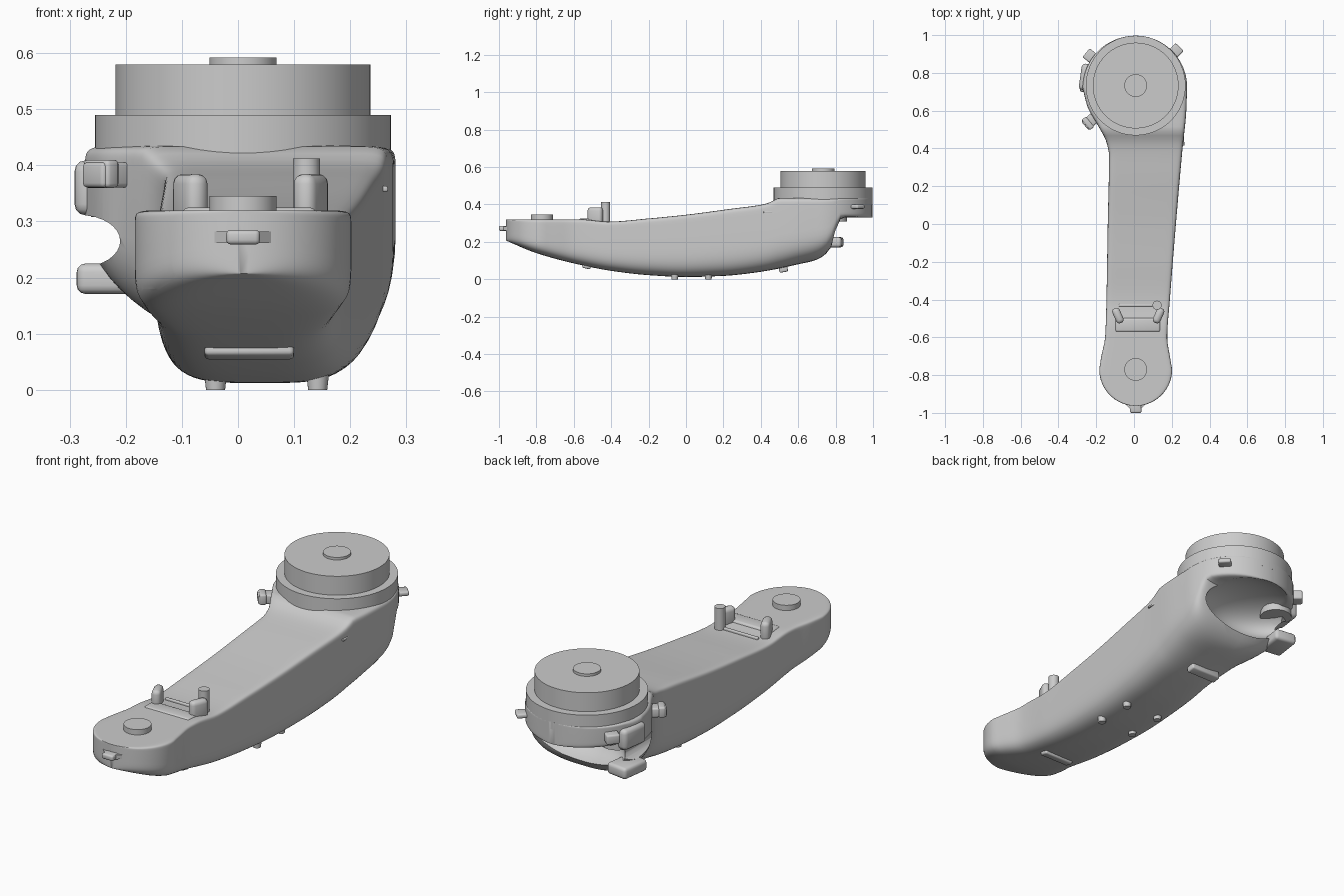
import bpy, bmesh, math
from mathutils import Matrix, Vector

if "Cube" in bpy.data.objects:
    bpy.data.objects.remove(bpy.data.objects["Cube"])


def finish(name, bm, angle=35):
    bmesh.ops.recalc_face_normals(bm, faces=bm.faces)
    me = bpy.data.meshes.new(name)
    bm.to_mesh(me)
    bm.free()
    ob = bpy.data.objects.new(name, me)
    bpy.context.collection.objects.link(ob)
    smooth(ob, angle)
    return ob


def smooth(ob, angle=35):
    bpy.ops.object.select_all(action='DESELECT')
    ob.select_set(True)
    bpy.context.view_layer.objects.active = ob
    bpy.ops.object.shade_smooth_by_angle(angle=math.radians(angle))


def disc(name, x, y, z0, z1, r, r2=None, seg=64):
    bm = bmesh.new()
    bmesh.ops.create_cone(bm, cap_ends=True, segments=seg, radius1=r,
                          radius2=r if r2 is None else r2, depth=z1 - z0,
                          matrix=Matrix.Translation((x, y, (z0 + z1) / 2)))
    return finish(name, bm)


def block(name, loc, size, rz=0, rx=0, bevel=0.008):
    bm = bmesh.new()
    bmesh.ops.create_cube(bm, size=1)
    bmesh.ops.scale(bm, vec=size, verts=bm.verts)
    if bevel:
        bmesh.ops.bevel(bm, geom=bm.edges[:], offset=bevel, segments=3,
                        profile=0.5, affect='EDGES')
    bm.transform(Matrix.Translation(loc) @ Matrix.Rotation(math.radians(rz), 4, 'Z')
                 @ Matrix.Rotation(math.radians(rx), 4, 'X'))
    return finish(name, bm)


def curve(pts, y):
    """Smooth cubic through (y, value) points."""
    if y <= pts[0][0]:
        return pts[0][1]
    if y >= pts[-1][0]:
        return pts[-1][1]
    d = [(b[1] - a[1]) / (b[0] - a[0]) for a, b in zip(pts, pts[1:])]
    m = [d[0]] + [0 if p * q <= 0 else 2 * p * q / (p + q) for p, q in zip(d, d[1:])] + [d[-1]]
    i = max(k for k in range(len(pts) - 1) if pts[k][0] <= y)
    h = pts[i + 1][0] - pts[i][0]
    t = (y - pts[i][0]) / h
    return ((2*t**3 - 3*t*t + 1) * pts[i][1] + (t**3 - 2*t*t + t) * h * m[i]
            + (3*t*t - 2*t**3) * pts[i + 1][1] + (t**3 - t*t) * h * m[i + 1])


# Profiles of the arm body along y
CX, YS, RS, YB, RB = 0.009, -0.77, 0.193, 0.725, 0.272
BOTTOM = [(-0.97, 0.21), (-0.8, 0.14), (-0.6, 0.085), (-0.4, 0.045), (-0.2, 0.022),
          (0, 0.012), (0.2, 0.018), (0.4, 0.04), (0.6, 0.08), (0.7, 0.105),
          (0.77, 0.16), (0.80, 0.25), (0.835, 0.33), (1, 0.33)]
TOP = [(-0.97, 0.32), (-0.56, 0.32), (-0.42, 0.308), (-0.2, 0.325), (0, 0.345),
       (0.25, 0.378), (0.4, 0.398), (0.45, 0.412), (0.5, 0.435), (1, 0.435)]
LEFT = [(YS, CX - RS), (-0.7, -0.173), (-0.6, -0.153), (-0.45, -0.147), (0, -0.139),
        (0.36, -0.132), (0.43, -0.145), (0.52, -0.19), (0.62, -0.246), (YB, CX - RB - 0.01)]
RIGHT = [(YS, CX + RS), (-0.7, 0.19), (-0.6, 0.176), (-0.4, 0.19), (0, 0.222),
         (0.4, 0.257), (0.6, 0.277), (YB, CX + RB)]
LOWER_LEFT = [(-1, 5), (-0.5, 4.2), (0.3, 4), (0.6, 2.0), (0.8, 2.2), (0.85, 9), (1, 9)]
LOWER_RIGHT = [(-1, 5), (-0.5, 4.2), (0.7, 3.6), (0.8, 5), (0.85, 9), (1, 9)]


def section(y, n=64):
    if y < YS:
        w = math.sqrt(max(RS**2 - (y - YS)**2, 0))
        xl, xr = CX - w, CX + w
    elif y > YB:
        w = math.sqrt(max(RB**2 - (y - YB)**2, 0))
        xl, xr = CX - w * 1.03, CX + w
    else:
        xl, xr = curve(LEFT, y), curve(RIGHT, y)
    zb, zt = curve(BOTTOM, y), curve(TOP, y)
    zc, cx, a = zb + 0.6 * (zt - zb), (xl + xr) / 2, (xr - xl) / 2
    out = []
    for k in range(n):
        t = 2 * math.pi * (k + 0.5) / n
        c, s = math.cos(t), math.sin(t)
        e = 16 if s > 0 else curve(LOWER_LEFT if c < 0 else LOWER_RIGHT, y)
        out.append((cx + a * math.copysign(abs(c)**(2 / e), c), y,
                    zc + (zt - zc if s > 0 else zc - zb) * math.copysign(abs(s)**(2 / e), s)))
    return out


# Arm body, lofted from rounded sections
q = [math.radians(3 + 87 * i / 16) for i in range(17)]
ys = [YS - RS * math.cos(t) for t in q] \
    + [YS + (YB - YS) * i / 64 for i in range(1, 64)] \
    + [YB + RB * math.cos(t) for t in reversed(q)]
bm = bmesh.new()
rings = [[bm.verts.new(p) for p in section(y)] for y in ys]
for r0, r1 in zip(rings, rings[1:]):
    for k in range(len(r0)):
        j = (k + 1) % len(r0)
        bm.faces.new((r0[k], r0[j], r1[j], r1[k]))
bm.faces.new(rings[0])
bm.faces.new(rings[-1])
body = finish("arm_body", bm)


def carve(cutter):
    cutter.hide_render = True
    mod = body.modifiers.new("carve", 'BOOLEAN')
    mod.operation, mod.solver, mod.object = 'DIFFERENCE', 'EXACT', cutter
    bpy.context.view_layer.objects.active = body
    bpy.ops.object.modifier_apply(modifier=mod.name)
    bpy.data.objects.remove(cutter)


# Scooped cavity under the large joint
bm = bmesh.new()
bmesh.ops.create_uvsphere(bm, u_segments=40, v_segments=24, radius=1)
bm.transform(Matrix.Translation((0, 0.86, 0.255)) @ Matrix.Diagonal((0.25, 0.19, 0.105, 1)))
carve(finish("cavity_cutter", bm))
# Cable notch on the left
bm = bmesh.new()
bmesh.ops.create_cone(bm, cap_ends=True, segments=32, radius1=1, radius2=1, depth=1)
bm.transform(Matrix.Translation((-0.28, 0.72, 0.265)) @ Matrix.Diagonal((0.07, 0.6, 0.046, 1))
             @ Matrix.Rotation(math.pi / 2, 4, 'X'))
carve(finish("notch_cutter", bm))
# Shallow flat on the small end
a = math.radians(211)
carve(block("flat_cutter", (CX + 0.227 * math.cos(a), YS + 0.227 * math.sin(a), 0.3),
            (0.1, 0.115, 0.24), rz=211, bevel=0))
smooth(body)

# Stacked drums of the large joint and cap of the small joint
disc("large_joint_ring", CX, 0.733, 0.40, 0.49, 0.264)
disc("large_joint_drum", CX, 0.733, 0.48, 0.58, 0.227)
disc("large_joint_pin", CX, 0.733, 0.57, 0.592, 0.06)
disc("small_joint_pin", CX, YS, 0.30, 0.345, 0.06)

# Cable hook: upper boss and lower tip
block("hook_upper_lug", (-0.235, 0.775, 0.36), (0.1, 0.14, 0.098), rz=-8, bevel=0.02)
disc("hook_boss", -0.19, 0.79, 0.308, 0.38, 0.072, seg=40)
block("hook_lower_tip", (-0.225, 0.765, 0.198), (0.11, 0.145, 0.054), rz=-8, bevel=0.015)

# Tabs around the large joint and on the front tip
block("left_front_tab", (-0.222, 0.552, 0.383), (0.1, 0.06, 0.045), rz=40)
block("left_front_tab_end", (-0.244, 0.533, 0.385), (0.03, 0.07, 0.05), rz=40)
block("left_rear_tab", (-0.215, 0.875, 0.385), (0.1, 0.06, 0.045), rz=-40)
block("right_rear_tab", (0.21, 0.905, 0.388), (0.09, 0.06, 0.022), rz=45)
block("right_side_rib", (0.257, 0.445, 0.358), (0.016, 0.06, 0.01), rz=5, bevel=0.003)
block("front_tip_tab", (CX, -0.963, 0.272), (0.06, 0.074, 0.026))
bm = bmesh.new()
for p in ((-0.043, -0.955), (0.06, -0.955), (0.03, -0.985), (-0.013, -0.985)):
    for z in (0.262, 0.282):
        bm.verts.new((*p, z))
bmesh.ops.convex_hull(bm, input=bm.verts[:])
finish("front_tip_wedge", bm)

# Cable clamp on top behind the small joint
for side, x in (("left", -0.085), ("right", 0.13)):
    s = -1 if x < 0 else 1
    block(side + "_clamp_lug", (x, -0.485, 0.335), (0.042, 0.085, 0.1), rz=-s * 24, bevel=0.018)
disc("clamp_post", 0.122, -0.43, 0.28, 0.412, 0.024, seg=32)
block("clamp_base", (0.02, -0.535, 0.308), (0.24, 0.075, 0.034), bevel=0.012)
block("clamp_rear_rib", (0.02, -0.43, 0.31), (0.2, 0.014, 0.016), bevel=0.004)

# Underside bars and feet
block("front_under_bar", (0.02, -0.53, 0.075), (0.16, 0.046, 0.036), rx=-12)
block("rear_under_bar", (0.02, 0.52, 0.058), (0.16, 0.046, 0.04), rx=10)
for i, (x, y) in enumerate([(x, y) for x in (-0.04, 0.142) for y in (-0.06, 0.12)]):
    disc("foot_%d" % (i + 1), x, y, 0.0, 0.045, 0.017, 0.022, seg=24)
